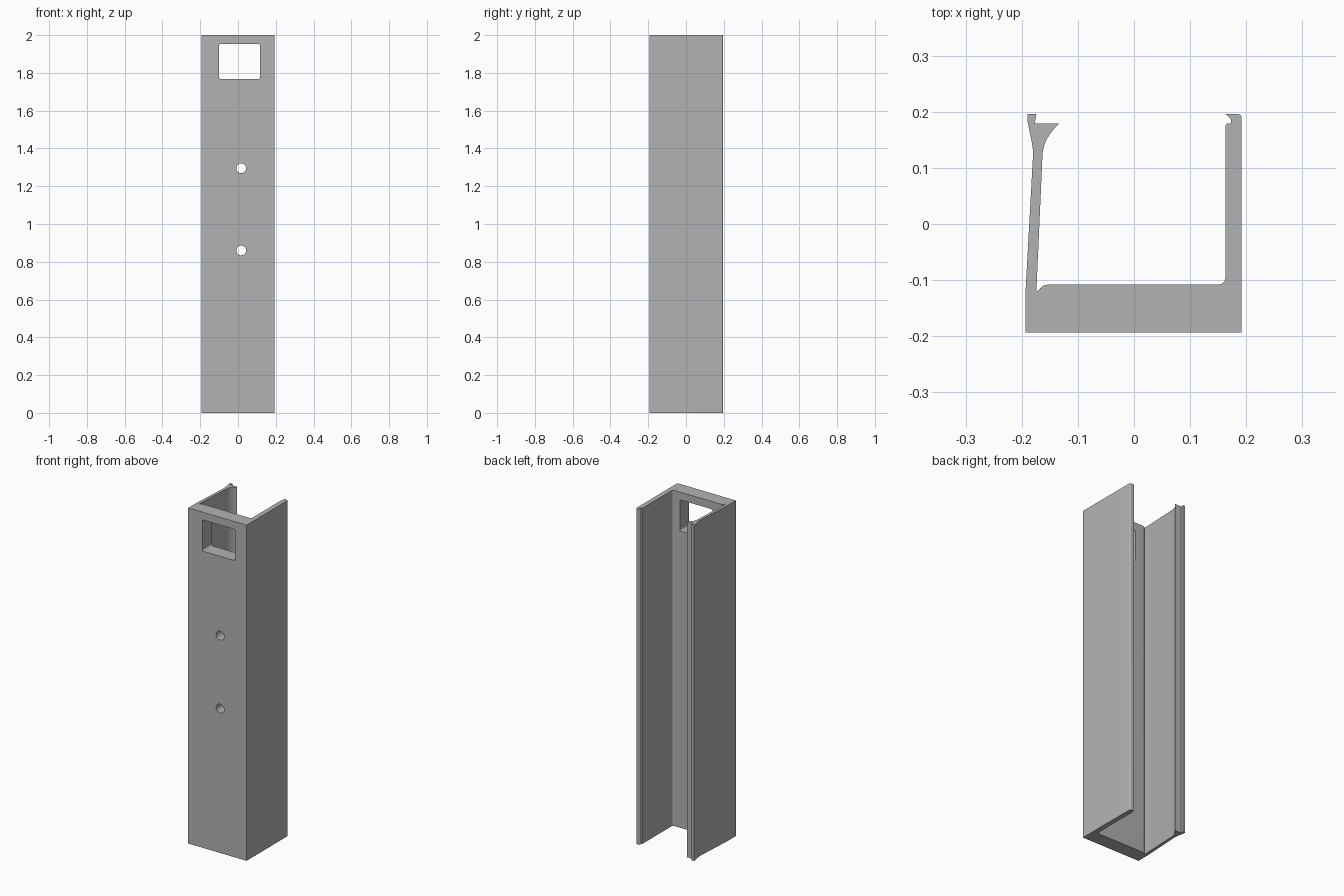
import bpy, bmesh, math
from mathutils import Vector, Matrix

cube = bpy.data.objects.get("Cube")
if cube:
    bpy.data.objects.remove(cube, do_unlink=True)

HEIGHT = 2.0

grey = bpy.data.materials.new("plain grey")
grey.use_nodes = True
grey.diffuse_color = (0.45, 0.45, 0.45, 1)
grey.node_tree.nodes["Principled BSDF"].inputs["Base Color"].default_value = grey.diffuse_color


def curve(a, control, b, steps=8):
    """Quadratic curve from a to b, pulled towards control."""
    a, c, b = Vector(a), Vector(control), Vector(b)
    ts = [i / steps for i in range(steps + 1)]
    return [tuple(a * (1 - t) ** 2 + c * 2 * t * (1 - t) + b * t * t) for t in ts]


def make_object(name, bm):
    mesh = bpy.data.meshes.new(name)
    bmesh.ops.recalc_face_normals(bm, faces=bm.faces)
    bm.to_mesh(mesh)
    bm.free()
    mesh.materials.append(grey)
    obj = bpy.data.objects.new(name, mesh)
    bpy.context.collection.objects.link(obj)
    return obj


def extrude(name, points, offset):
    bm = bmesh.new()
    face = bm.faces.new([bm.verts.new(p) for p in points])
    grown = bmesh.ops.extrude_face_region(bm, geom=[face], use_keep_orig=True)
    verts = [v for v in grown["geom"] if isinstance(v, bmesh.types.BMVert)]
    bmesh.ops.translate(bm, verts=verts, vec=offset)
    return make_object(name, bm)


def cut(target, cutter):
    cutter.hide_render = True
    mod = target.modifiers.new("cut", 'BOOLEAN')
    mod.operation = 'DIFFERENCE'
    mod.solver = 'EXACT'
    mod.object = cutter
    bpy.context.view_layer.objects.active = target
    bpy.ops.object.modifier_apply(modifier=mod.name)
    bpy.data.objects.remove(cutter, do_unlink=True)


# Cross-section: thick front plate, straight left wall, thin leaning right wall
section = [(-0.193, -0.193), (0.192, -0.193)]
section += curve((0.192, 0.187), (0.192, 0.196), (0.184, 0.196), 4)
# left lip and notch
section += [(0.164, 0.196), (0.173, 0.186), (0.173, 0.179), (0.166, 0.179), (0.163, 0.176)]
# inner floor with rounded corners and relief groove
section += curve((0.163, -0.094), (0.163, -0.108), (0.148, -0.108))
section += curve((-0.152, -0.108), (-0.163, -0.108), (-0.170, -0.118), 6)
section += [(-0.174, -0.121)]
# flared hook of the right wall
section += curve((-0.163, 0.125), (-0.160, 0.155), (-0.133, 0.179), 10)
section += [(-0.177, 0.179), (-0.174, 0.196), (-0.190, 0.196), (-0.190, 0.184)]
section += curve((-0.182, 0.145), (-0.180, 0.135), (-0.180, 0.122), 4)
section += [(-0.193, -0.115)]
channel = extrude("channel_body", [(x, y, 0) for x, y in section], (0, 0, HEIGHT))

# Rounded window through the front plate
LEFT, RIGHT, LOW, HIGH, R = -0.10, 0.116, 1.768, 1.954, 0.01
outline = []
corners = [(RIGHT, HIGH), (LEFT, HIGH), (LEFT, LOW), (RIGHT, LOW)]
for i, (x, z) in enumerate(corners):
    cx = x - R if x == RIGHT else x + R
    cz = z - R if z == HIGH else z + R
    for step in range(5):
        a = math.pi / 2 * (i + step / 4)
        outline.append((cx + R * math.cos(a), -0.25, cz + R * math.sin(a)))
cut(channel, extrude("window_cutter", outline, (0, 0.2, 0)))

# Two screw holes
for z in (0.86, 1.295):
    bm = bmesh.new()
    bmesh.ops.create_cone(bm, cap_ends=True, segments=32, radius1=0.026, radius2=0.026, depth=0.2,
                          matrix=Matrix.Translation((0.017, -0.15, z)) @ Matrix.Rotation(math.pi / 2, 4, 'X'))
    cut(channel, make_object("hole_cutter", bm))

# Smooth fillets, sharp edges
bpy.ops.object.select_all(action='DESELECT')
channel.select_set(True)
bpy.context.view_layer.objects.active = channel
bpy.ops.object.shade_smooth_by_angle(angle=math.radians(30))
